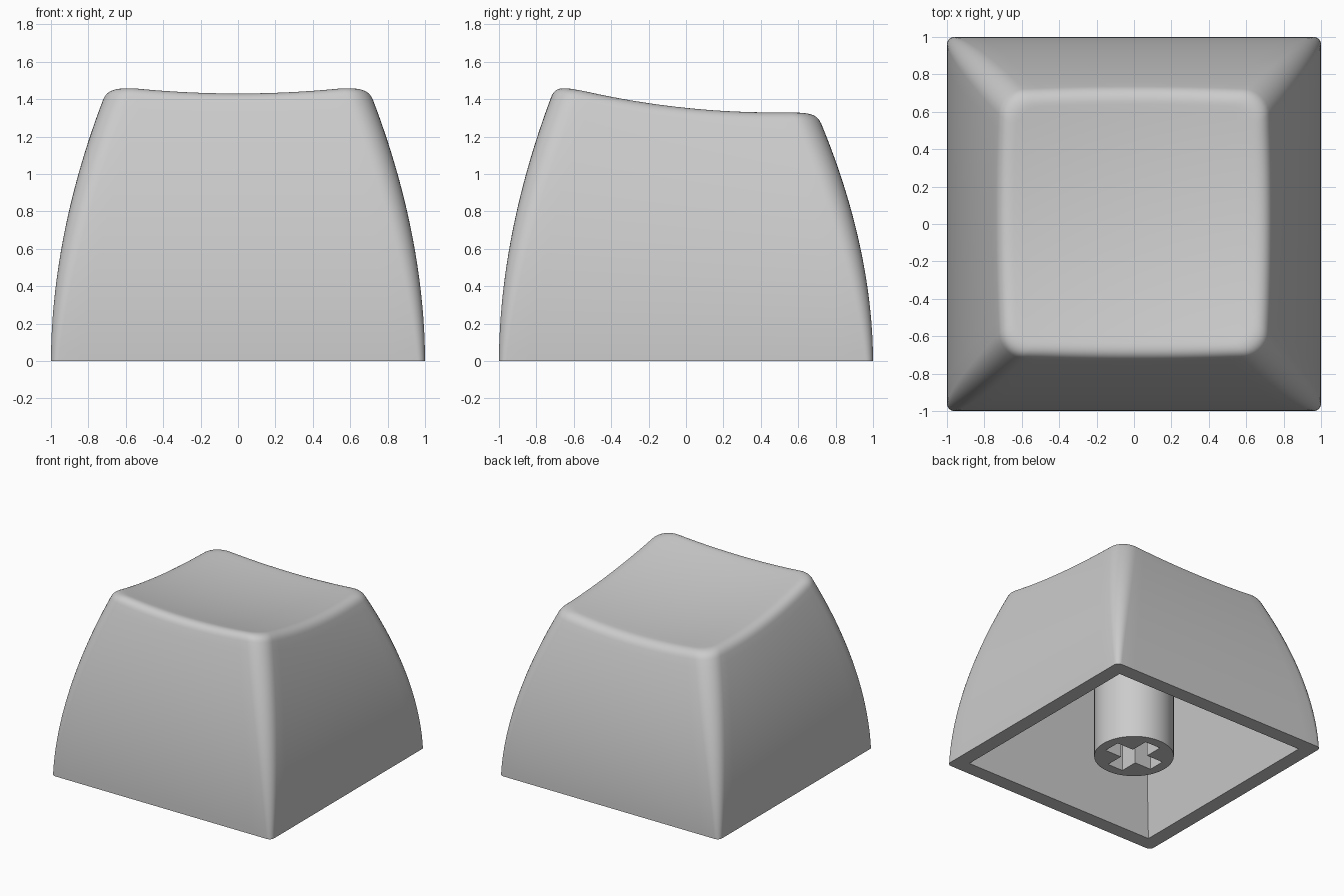
import bpy, bmesh
from math import sin, cos, pi

cube = bpy.data.objects.get("Cube")
if cube:
    bpy.data.objects.remove(cube)

grey = bpy.data.materials.new("Light grey plastic")
grey.use_nodes = True
colour = (0.6, 0.6, 0.6, 1)
grey.diffuse_color = colour
grey.node_tree.nodes["Principled BSDF"].inputs["Base Color"].default_value = colour

SIDE, ARC, WALL, FILLET, TOP = 16, 8, 24, 8, 14


def dish(x, y):
    """Height of the scooped, tilted top surface."""
    return 1.33 + 0.14 * ((0.45 - y) / 1.1) ** 2 - 0.04 * (1 - (x / 0.65) ** 2)


def outline(r):
    """Unit square with corner radius r, counter-clockwise."""
    pts = []
    for k in range(4):
        c, s = cos(k * pi / 2), sin(k * pi / 2)
        local = [(1, (2 * i / SIDE - 1) * (1 - r)) for i in range(SIDE)]
        local += [(1 - r + r * cos(a), 1 - r + r * sin(a))
                  for a in (i * pi / 2 / ARC for i in range(ARC))]
        pts += [(c * u - s * v, s * u + c * v) for u, v in local]
    return pts


def wall_point(u, v, z):
    """Point on the bowed side wall at height z."""
    w = 1 - 0.29 * (max(z, 0) / (1.37 - 0.07 * v)) ** 1.9
    return u * w, v * w, z


def bridge(bm, a, b):
    for i in range(len(a)):
        j = (i + 1) % len(a)
        bm.faces.new((a[i], a[j], b[j], b[i]))


def ring(bm, pts):
    return [bm.verts.new(p) for p in pts]


def fill_between(bm, outer, inner):
    """Flat face between an outer loop and a hole."""
    edges = []
    for loop in (outer, inner):
        for i, v in enumerate(loop):
            w = loop[(i + 1) % len(loop)]
            edges.append(bm.edges.get((v, w)) or bm.edges.new((v, w)))
    bmesh.ops.triangle_fill(bm, edges=edges, use_beauty=True)


def finish(bm, name):
    bmesh.ops.recalc_face_normals(bm, faces=bm.faces)
    me = bpy.data.meshes.new(name)
    bm.to_mesh(me)
    bm.free()
    me.materials.append(grey)
    ob = bpy.data.objects.new(name, me)
    bpy.context.collection.objects.link(ob)
    bpy.ops.object.select_all(action="DESELECT")
    ob.select_set(True)
    bpy.context.view_layer.objects.active = ob
    bpy.ops.object.shade_smooth_by_angle(angle=pi / 6)
    return ob


# Key shell: bowed walls
bm = bmesh.new()
rings = []
for i in range(WALL + 1):
    t = i / WALL
    rings.append([wall_point(u, v, t * (dish(0.7 * u, 0.7 * v) - 0.06))
                  for u, v in outline(0.04 + 0.15 * t)])

# Rounded rim between wall and scooped top
rim = []
for (u, v), low in zip(outline(0.19), rings[-1]):
    x, y, z = wall_point(u, v, dish(0.7 * u, 0.7 * v))
    rim.append((low, (x, y, z), (x * 0.9, y * 0.9, dish(x * 0.9, y * 0.9))))
for i in range(1, FILLET + 1):
    t = i / FILLET
    rings.append([tuple((1 - t) ** 2 * a + 2 * t * (1 - t) * b + t * t * c
                        for a, b, c in zip(*p)) for p in rim])

# Scooped top
edge = rings[-1]
for i in range(1, TOP):
    s = 1 - i / TOP
    rings.append([(x * s, y * s, dish(x * s, y * s)) for x, y, z in edge])
loops = [ring(bm, r) for r in rings]
for a, b in zip(loops, loops[1:]):
    bridge(bm, a, b)
centre = bm.verts.new((0, 0, dish(0, 0)))
last = loops[-1]
for i, v in enumerate(last):
    bm.faces.new((v, last[(i + 1) % len(last)], centre))

# Hollow underside
corners = ((1, 1), (-1, 1), (-1, -1), (1, -1))
opening = ring(bm, [(0.88 * x, 0.88 * y, 0) for x, y in corners])
ceiling = ring(bm, [(0.72 * x, 0.72 * y, 1.15) for x, y in corners])
fill_between(bm, loops[0], opening)
bridge(bm, opening, ceiling)
bm.faces.new(ceiling)
finish(bm, "key_shell")

# Stem with a cross-shaped socket
bm = bmesh.new()
circle = [(0.3 * cos(i * pi / 32), 0.3 * sin(i * pi / 32)) for i in range(64)]
L, W = 0.22, 0.07
cross = []
for k in range(4):
    c, s = round(cos(k * pi / 2)), round(sin(k * pi / 2))
    cross += [(c * x - s * y, s * x + c * y) for x, y in ((L, -W), (L, W), (W, W))]
outer = ring(bm, [(x, y, 0) for x, y in circle])
upper = ring(bm, [(x, y, 1.17) for x, y in circle])
slot = ring(bm, [(x, y, 0) for x, y in cross])
floor = ring(bm, [(x, y, 0.42) for x, y in cross])
fill_between(bm, outer, slot)
bridge(bm, outer, upper)
bridge(bm, slot, floor)
bm.faces.new(floor)
bm.faces.new(upper)
finish(bm, "stem")
